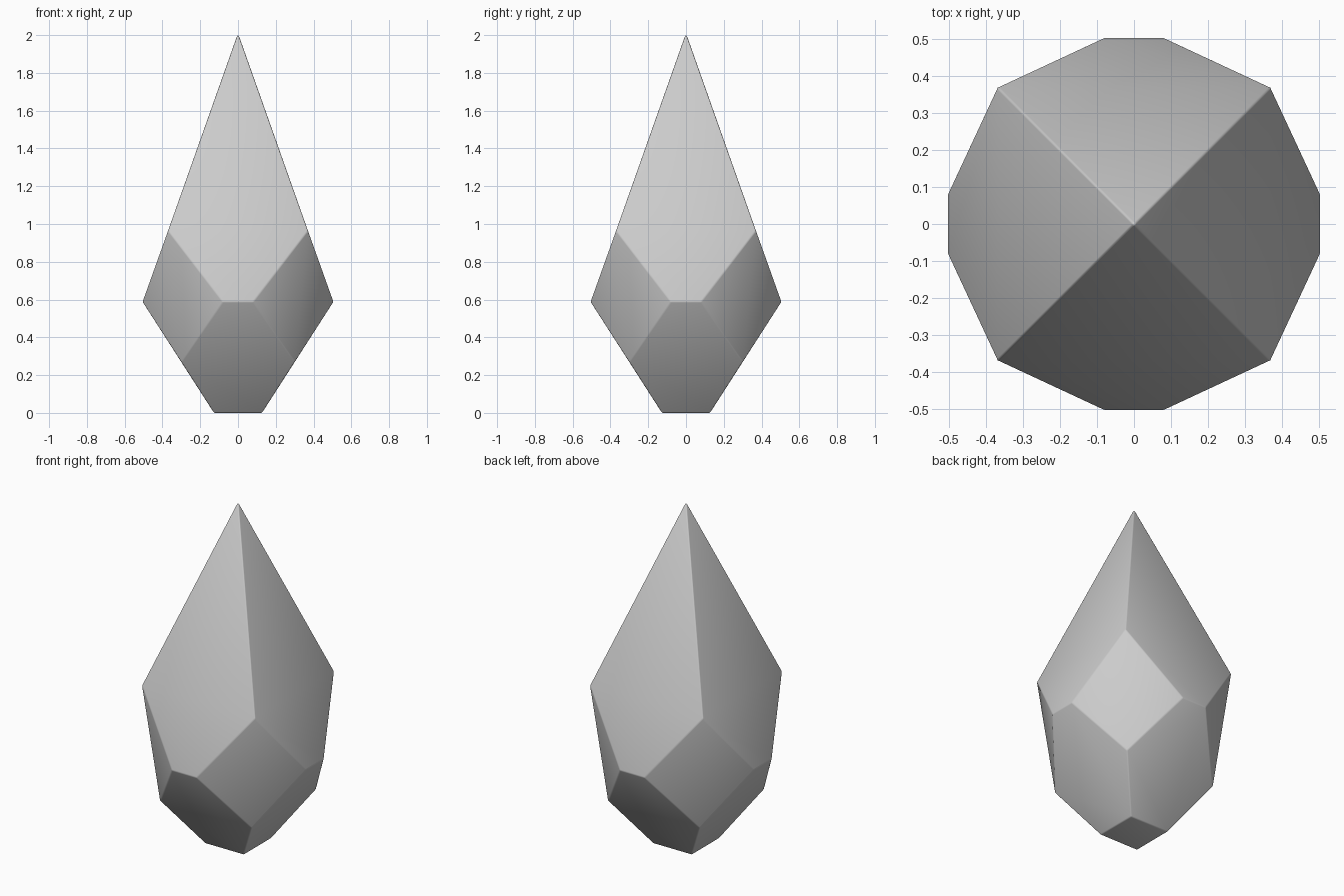
import bpy, bmesh, math
from mathutils import Vector, Matrix

if "Cube" in bpy.data.objects:
    bpy.data.objects.remove(bpy.data.objects["Cube"])

# One quarter of the crystal, turned four times round z
APEX = Vector((0, 0, 2.01))
QUARTER = [
    (0.37, -0.37, 0.965),    # 0 shoulder corner
    (-0.08, -0.505, 0.588),  # 1 girdle, left
    (0.08, -0.505, 0.588),   # 2 girdle, right
    (0.30, -0.30, 0.27),     # 3 lower corner
    (0.127, -0.127, 0.0),    # 4 base corner
]

bm = bmesh.new()
apex = bm.verts.new(APEX)
rings = []
for k in range(4):
    turn = Matrix.Rotation(k * math.pi / 2, 3, 'Z')
    rings.append([bm.verts.new(turn @ Vector(p)) for p in QUARTER])

for k in range(4):
    cur, prev, nxt = rings[k], rings[k - 1], rings[(k + 1) % 4]
    # tall upper facet
    bm.faces.new([apex, prev[0], cur[1], cur[2], cur[0]])
    # lower facet
    bm.faces.new([cur[1], prev[3], prev[4], cur[4], cur[3], cur[2]])
    # corner kite, softly folded down its middle
    bm.faces.new([cur[0], cur[2], cur[3]])
    bm.faces.new([cur[0], cur[3], nxt[1]])
# base
bm.faces.new([r[4] for r in reversed(rings)])
bmesh.ops.recalc_face_normals(bm, faces=bm.faces)

mesh = bpy.data.meshes.new("crystal")
bm.to_mesh(mesh)
bm.free()
crystal = bpy.data.objects.new("crystal", mesh)
bpy.context.collection.objects.link(crystal)

# Slightly softened edges between the facets
bevel = crystal.modifiers.new("soft_edges", 'BEVEL')
bevel.width = 0.006
bevel.segments = 2
bevel.limit_method = 'ANGLE'
bevel.angle_limit = math.radians(30)
for poly in mesh.polygons:
    poly.use_smooth = True
